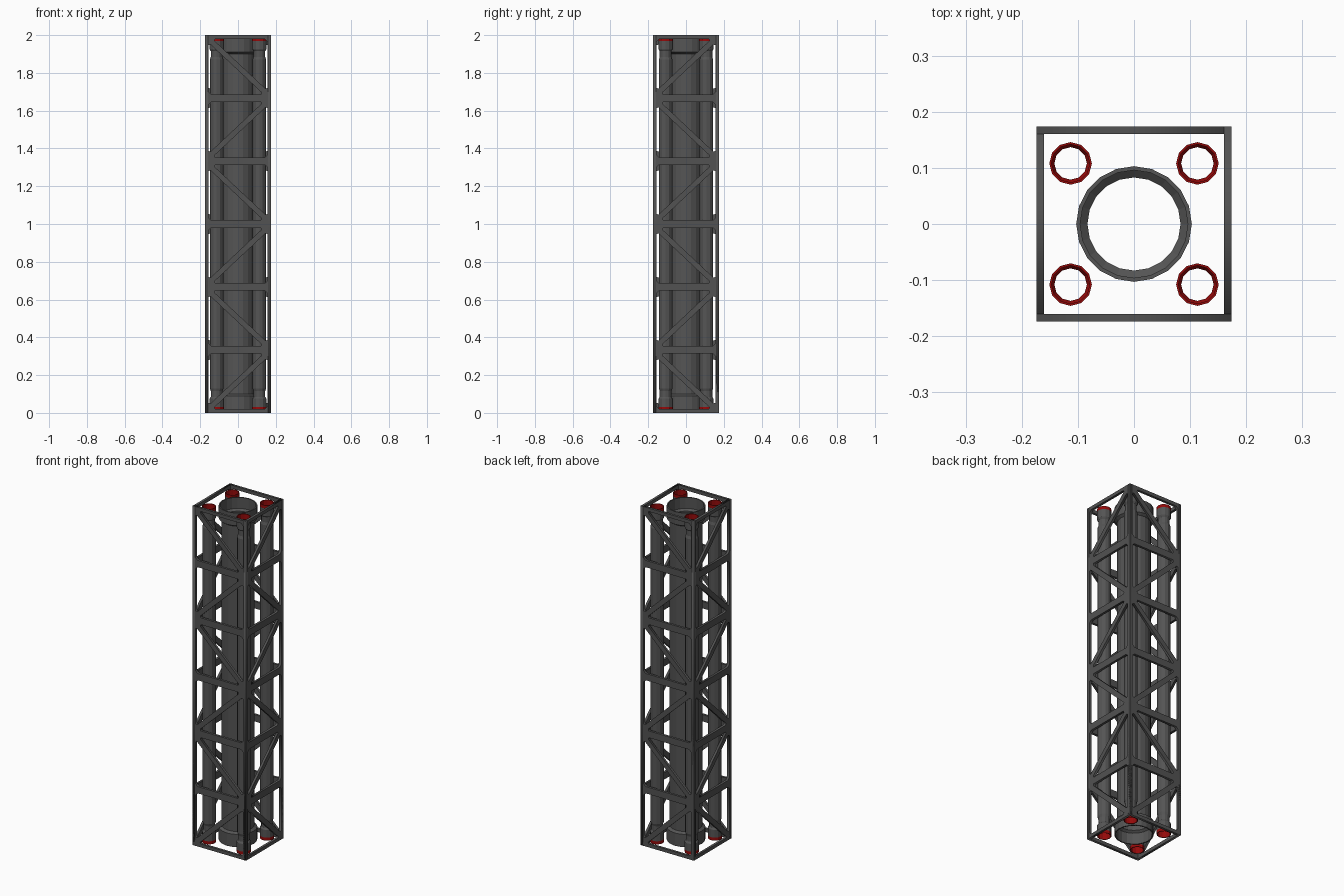
import bpy, bmesh, math
from mathutils import Vector, Matrix

if "Cube" in bpy.data.objects:
    bpy.data.objects.remove(bpy.data.objects["Cube"])

H, W, T = 2.0, 0.174, 0.014          # height, half width, wall thickness
BAYS = 6


def material(name, col):
    m = bpy.data.materials.new(name)
    m.diffuse_color = (*col, 1)
    m.use_nodes = True
    m.node_tree.nodes["Principled BSDF"].inputs["Base Color"].default_value = m.diffuse_color
    return m


frame_grey = material("frame grey", (0.085, 0.085, 0.085))
pipe_grey = material("pipe grey", (0.09, 0.09, 0.09))
red = material("cap red", (0.30, 0.003, 0.003))


def chamfer(tri, c):
    """Cut the corners of a polygon by distance c."""
    out = []
    for i, p in enumerate(tri):
        p = Vector(p)
        for q in (Vector(tri[i - 1]), Vector(tri[(i + 1) % len(tri)])):
            out.append(p + (q - p).normalized() * c)
    return out


# Truss panel: a plate with two triangular windows in each bay
def panel_mesh(flip):
    cu = bpy.data.curves.new("panel_outline", 'CURVE')
    cu.dimensions, cu.fill_mode, cu.extrude = '2D', 'BOTH', T / 2

    def add(pts):
        s = cu.splines.new('POLY')
        s.points.add(len(pts) - 1)
        for sp, p in zip(s.points, pts):
            sp.co = (p[0], p[1], 0, 1)
        s.use_cyclic_u = True

    add([(-W, 0), (W, 0), (W, H), (-W, H)])
    pitch, a, half = H / BAYS, W - 0.018, 0.0145
    for b in range(BAYS):
        z0, z1 = b * pitch + 0.02, (b + 1) * pitch - 0.02
        h = z1 - z0
        length = math.hypot(2 * a, h)
        dx, dz = half * length / h, half * length / (2 * a)
        up = -1 if (b % 2 == 0) == flip else 1
        for tri in ([(-a, z0 + dz), (-a, z1), (a - dx, z1)],
                    [(a, z1 - dz), (a, z0), (-a + dx, z0)]):
            add(chamfer([(up * x, z) for x, z in tri], 0.014))
    tmp = bpy.data.objects.new("panel_tmp", cu)
    bpy.context.collection.objects.link(tmp)
    dg = bpy.context.evaluated_depsgraph_get()
    me = bpy.data.meshes.new_from_object(tmp.evaluated_get(dg))
    bpy.data.objects.remove(tmp)
    me.transform(Matrix.Translation((0, -W + T / 2, 0)) @ Matrix.Rotation(math.pi / 2, 4, 'X'))
    me.materials.clear()
    me.materials.append(frame_grey)
    return me


for i, side in enumerate(("front", "right", "back", "left")):
    me = panel_mesh(i % 2 == 1)
    me.transform(Matrix.Rotation(i * math.pi / 2, 4, 'Z'))
    bpy.context.collection.objects.link(bpy.data.objects.new(side + "_truss_panel", me))


# Hollow tube turned from the upper half of its outer and inner profile
def tube(name, outer, inner, sides, loc, is_red=None):
    full_out = outer + [(r, H - z) for r, z in reversed(outer)]
    full_in = inner + [(r, H - z) for r, z in reversed(inner)]
    loop = full_out + full_in[::-1]
    bm = bmesh.new()
    rings = []
    for k in range(sides):
        a = 2 * math.pi * k / sides
        rings.append([bm.verts.new((r * math.cos(a), r * math.sin(a), z)) for r, z in loop])
    n = len(loop)
    for k in range(sides):
        p, q = rings[k], rings[(k + 1) % sides]
        for j in range(n):
            f = bm.faces.new((p[j], p[(j + 1) % n], q[(j + 1) % n], q[j]))
            r = (loop[j][0] + loop[(j + 1) % n][0]) / 2
            z = (loop[j][1] + loop[(j + 1) % n][1]) / 2
            if is_red and is_red(r, max(z, H - z)):
                f.material_index = 1
    bmesh.ops.recalc_face_normals(bm, faces=bm.faces)
    me = bpy.data.meshes.new(name)
    bm.to_mesh(me)
    bm.free()
    me.materials.append(pipe_grey)
    me.materials.append(red)
    ob = bpy.data.objects.new(name, me)
    ob.location = loc
    bpy.context.collection.objects.link(ob)


# Main tube with a wide collar at each end
tube("main_tube",
     [(0.103, 1.985), (0.103, 1.91), (0.088, 1.90)],
     [(0.096, 1.985), (0.096, 1.92), (0.083, 1.91)], 20, (0, 0, 0))

# Four corner pipes with a necked coupling and red lined caps
for sx in (-1, 1):
    for sy in (-1, 1):
        tube(f"corner_pipe_{'right' if sx > 0 else 'left'}_{'back' if sy > 0 else 'front'}",
             [(0.038, 1.988), (0.038, 1.97), (0.038, 1.925), (0.031, 1.915),
              (0.031, 1.885), (0.036, 1.87)],
             [(0.034, 1.988), (0.034, 1.94), (0.029, 1.93)], 12,
             (sx * 0.113, sy * 0.108, 0),
             lambda r, z: z > 1.975 or (r < 0.0345 and z > 1.932 and r > 0.030))
